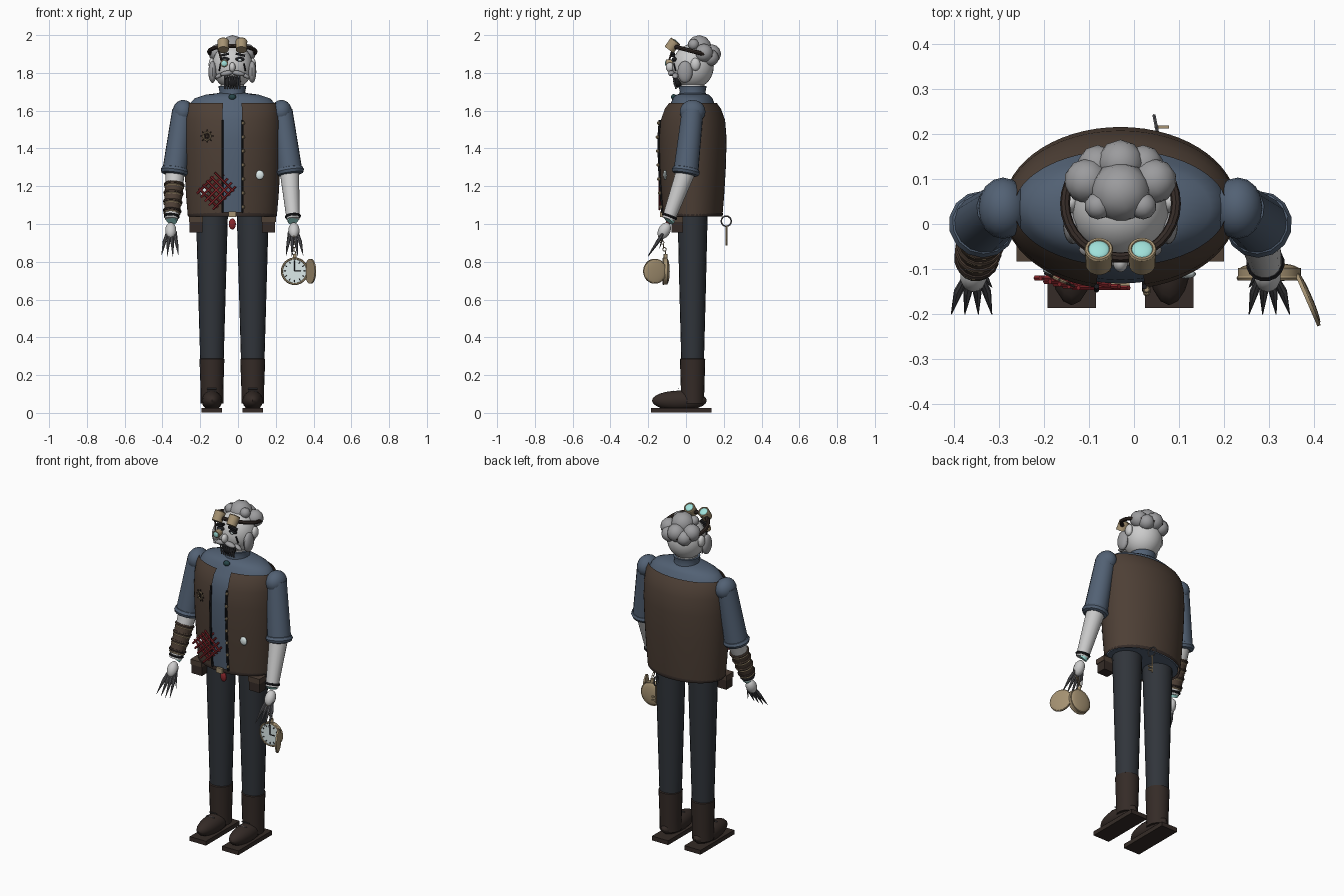
import bpy, bmesh, math
from mathutils import Vector as V, Matrix as M, Euler

if "Cube" in bpy.data.objects:
    bpy.data.objects.remove(bpy.data.objects["Cube"])

def mat(name, c):
    m = bpy.data.materials.new(name)
    m.diffuse_color = (*c, 1)
    m.use_nodes = True
    m.node_tree.nodes["Principled BSDF"].inputs["Base Color"].default_value = m.diffuse_color
    return m

LEATHER = mat("leather", (.075, .05, .036))
DARK = mat("dark_leather", (.035, .024, .02))
SHIRT = mat("blue_cloth", (.085, .12, .175))
CLOTH = mat("trouser_cloth", (.03, .035, .043))
BLACK = mat("black", (.012, .012, .014))
GOLD = mat("brass", (.38, .29, .17))
RED = mat("red", (.25, .02, .025))
GLASS = mat("glass", (.35, .75, .7))
HAIR = mat("hair", (.33, .33, .34))
SKIN = mat("skin", (.58, .57, .55))
STEEL = mat("steel", (.10, .10, .11))
FACE = mat("dial", (.72, .82, .82))

# ---------- helpers (body axis at x = y = 0, shifted at the end) ----------
def finish(bm, name, m):
    bmesh.ops.recalc_face_normals(bm, faces=bm.faces)
    me = bpy.data.meshes.new(name)
    bm.to_mesh(me)
    bm.free()
    ob = bpy.data.objects.new(name, me)
    bpy.context.collection.objects.link(ob)
    me.materials.append(m)
    return ob

def aim(d):
    return V(d).to_track_quat('Z', 'Y').to_matrix().to_4x4()

def tube(name, m, pts, r, r2=None, n=12):
    bm = bmesh.new()
    for p, q in zip(pts, pts[1:]):
        p, q = V(p), V(q)
        bmesh.ops.create_cone(bm, cap_ends=True, segments=n, radius1=r, radius2=r if r2 is None else r2,
                              depth=(q - p).length, matrix=M.Translation((p + q) / 2) @ aim(q - p))
    return finish(bm, name, m)

def ball(name, m, c, rad, rot=(0, 0, 0), n=20, ico=0):
    bm = bmesh.new()
    mx = M.LocRotScale(V(c), Euler(rot), V(rad))
    if ico:
        bmesh.ops.create_icosphere(bm, subdivisions=ico, radius=1, matrix=mx)
    else:
        bmesh.ops.create_uvsphere(bm, u_segments=n, v_segments=n * 2 // 3, radius=1, matrix=mx)
    return finish(bm, name, m)

def box(name, m, c, size, rot=(0, 0, 0)):
    bm = bmesh.new()
    bmesh.ops.create_cube(bm, size=1, matrix=M.LocRotScale(V(c), Euler(rot), V(size)))
    return finish(bm, name, m)

def ring(name, m, c, R, r, axis=(0, 0, 1), n=20, k=8, sx=1, sy=1):
    bpy.ops.mesh.primitive_torus_add(major_radius=R, minor_radius=r, major_segments=n, minor_segments=k)
    ob = bpy.context.object
    ob.name = name
    ob.data.transform(M.Translation(c) @ aim(axis) @ M.Diagonal((sx, sy, 1, 1)))
    ob.data.materials.append(m)

def loft(name, m, rings, n=32, gap=0, thick=0):
    """Stack of ellipses (cx, cy, z, rx, ry); gap leaves the front open."""
    bm = bmesh.new()
    count = n + 1 if gap else n
    rows = []
    for cx, cy, z, rx, ry in rings:
        a = [-math.pi / 2 + gap + (2 * math.pi - 2 * gap) * i / n for i in range(count)]
        rows.append([bm.verts.new((cx + rx * math.cos(t), cy + ry * math.sin(t), z)) for t in a])
    for lo, hi in zip(rows, rows[1:]):
        for i in range(n):
            j = (i + 1) % count
            bm.faces.new((lo[i], lo[j], hi[j], hi[i]))
    if gap:
        bmesh.ops.solidify(bm, geom=bm.faces[:], thickness=thick)
    else:
        bm.faces.new(rows[0])
        bm.faces.new(rows[-1])
    return finish(bm, name, m)

# ---------- torso ----------
PROF = [(1.045, .236, .158), (1.15, .245, .167), (1.3, .254, .176), (1.45, .26, .18),
        (1.55, .258, .172), (1.61, .25, .15), (1.64, .236, .128)]

def front(x, z):
    for (z0, a0, b0), (z1, a1, b1) in zip(PROF, PROF[1:]):
        if z <= z1:
            t = (z - z0) / (z1 - z0)
            a, b = a0 + t * (a1 - a0), b0 + t * (b1 - b0)
            return -b * math.sqrt(1 - (x / a) ** 2)

loft("vest", LEATHER, [(0, 0, z, a, b) for z, a, b in PROF], 56, .205, .01)
loft("shirt", SHIRT, [(0, 0, z, a - .013, b - .013) for z, a, b in PROF]
     + [(0, 0, 1.665, .2, .105), (0, 0, 1.685, .14, .085), (0, 0, 1.695, .06, .05)], 40)
ring("waist_belt", DARK, (0, 0, 1.052), 1, .012, n=48, sx=.234, sy=.158)
bpy.context.object.data.transform(M.Translation((0, 0, 1.052)) @ M.Diagonal((1, 1, 1, 1)) @ M.Translation((0, 0, -1.052)))
box("belt_buckle", GOLD, (0, -.165, 1.052), (.04, .015, .03))
ball("belt_pendant", RED, (0, -.13, 1.0), (.02, .012, .03), n=10)
loft("collar", SHIRT, [(0, 0, 1.66, .08, .08), (0, 0, 1.70, .068, .068), (0, 0, 1.73, .074, .074)], 24)
tube("neck", SKIN, [(0, 0, 1.68), (0, 0, 1.75)], .062, n=20)
ball("collar_brooch", GLASS, (0, -.1, 1.672), (.02, .014, .016), n=12).data.materials[0] = mat("teal", (.02, .06, .065))
for s in (-1, 1):
    x = .053 * s
    tube("vest_edging", BLACK, [(x, front(x, z) - .005, z) for z in (1.06, 1.15, 1.3, 1.45, 1.55)], .006, n=6)
    box("belt_pouch", DARK, (.192 * s, -.082, .995), (.07, .06, .08))
    box("pouch_flap", LEATHER, (.192 * s, -.085, 1.025), (.076, .066, .03))
    ball("vest_dial", FACE, (.145, front(.145, 1.26) - .004, 1.26) if s > 0 else (-.15, front(-.15, 1.17) - .004, 1.17),
         (.023, .01, .025), n=14)
for i in range(7):
    z = 1.09 + i * .074
    ball("vest_button", GOLD, (.058, front(.058, z) - .012, z), (.009, .009, .009), n=8)

# gear badge
gx, gz = -.135, 1.465
gy = front(gx, gz) - .006
ring("gear_rim", GOLD, (gx, gy, gz), .021, .004, (-.45, -1, 0), 16, 6)
for i in range(8):
    a = i * math.pi / 4
    d = V((math.cos(a), -.45 * math.cos(a), math.sin(a)))
    tube("gear_tooth", DARK, [V((gx, gy, gz)) + d * .006, V((gx, gy, gz)) + d * .034], .003, n=5)

# red lattice of rods
for i in range(5):
    o = (i - 2) * .028
    for s in (-1, 1):
        h = .085 if s > 0 else .07
        c = V((-.085 + o * .75, 0, 1.18 - s * o * .75))
        ends = [c + V((k * h * .72, 0, k * s * h * .72)) for k in (-1, 1)]
        for e in ends:
            e.y = front(c.x, 1.18) - .01
        tube("red_lattice", RED, ends, .006, n=6)

# ---------- legs and boots ----------
for s in (-1, 1):
    x = .108 * s
    loft("trouser_leg", CLOTH, [(x, 0, .27, .062, .06), (x, 0, .65, .073, .07), (x, 0, 1.07, .085, .08)], 20)
    loft("boot_shaft", DARK, [(x, 0, .05, .06, .06), (x, 0, .12, .06, .062), (x, 0, .285, .066, .067), (x, 0, .29, .058, .058)], 20)
    ball("boot_foot", DARK, (x, -.07, .065), (.055, .145, .053), n=18)
    box("boot_sole", DARK, (x, -.06, .014), (.108, .322, .026))
    for z, y in ((.115, -.1), (.128, -.075)):
        tube("boot_lace", STEEL, [(x - .025, y, z), (x + .025, y, z)], .003, n=6)

# ---------- arms ----------
for s in (-1, 1):
    P = lambda x, y, z: V((x * s, y, z))
    ball("shoulder", SHIRT, P(.26, 0, 1.595), (.056, .068, .062), n=16)
    tube("sleeve", SHIRT, [P(.262, 0, 1.6), P(.305, -.035, 1.28)], .057, .066, 16)
    ring("sleeve_cuff", SHIRT, P(.306, -.036, 1.28), .054, .021, P(.04, -.05, -.3), 14, 8)
    tube("forearm", SKIN, [P(.302, -.035, 1.28), P(.322, -.128, 1.025)], .052, .035, 16)
    ring("wrist_band", BLACK, P(.321, -.122, 1.04), .035, .008, P(.02, -.093, -.255), 16, 6)
    tube("wrist_piece", GLASS, [P(.318, -.118, 1.03), P(.323, -.128, 1.018)], .03, n=14)
    ball("hand", SKIN, P(.326, -.15, .965), (.03, .032, .046), (-.5, 0, 0), 14)
    for i in range(4):
        k = i - 1.5
        tube("finger", STEEL, [P(.326 + k * .013, -.158, .95), P(.328 + k * .021, -.185, .905)], .008, .010, 8)
        tube("claw", STEEL, [P(.328 + k * .021, -.185, .905), P(.33 + k * .03, -.235, .825 + .006 * abs(k))], .010, .001, 8)
    tube("thumb_claw", STEEL, [P(.303, -.15, .96), P(.285, -.175, .87)], .009, .001, 8)
a, b = V((-.305, -.05, 1.235)), V((-.321, -.122, 1.045))
tube("bracer", LEATHER, [a.lerp(b, .12), a.lerp(b, .92)], .051, .042, 16)
for t in (.15, .38, .62, .87):
    ring("bracer_strap", LEATHER if t < .8 else DARK, a.lerp(b, t), .051 - .009 * t, .007, b - a, 16, 6)
    ring("bracer_trim", GOLD, a.lerp(b, t + .07), .05 - .009 * t, .004, b - a, 16, 5)

# ---------- pocket watch ----------
wx, wy, wz = .33, -.143, .75
tube("watch_case", GOLD, [(wx, wy - .012, wz), (wx, wy + .01, wz)], .07, n=32)
ball("watch_back", GOLD, (wx, wy + .008, wz), (.066, .014, .066), n=24)
ring("watch_rim", GOLD, (wx, wy - .012, wz), .067, .006, (0, 1, 0), 32, 6)
tube("watch_dial", FACE, [(wx, wy - .014, wz), (wx, wy, wz)], .063, n=32)
for i in range(12):
    a = i * math.pi / 6
    tube("hour_mark", BLACK, [(wx + r * math.sin(a), wy - .015, wz + r * math.cos(a)) for r in (.046, .057)], .0025, n=5)
tube("watch_hands", BLACK, [(wx + .034, wy - .016, wz), (wx, wy - .016, wz), (wx, wy - .016, wz + .047)], .003, n=5)
n = V((.115, .05, 0)).normalized()
c = V((.414, -.2, wz))
tube("watch_lid", GOLD, [c - n * .004, c + n * .004], .066, n=32)
ball("lid_dome", GOLD, c + n * .004, (.007, .062, .062), (0, 0, math.atan2(.05, .115)), 20)
tube("watch_crown", GOLD, [(wx, wy, .815), (wx, wy, .84)], .01)
for i in range(6):
    ring("chain_link", GOLD, (wx - .004, wy - .006 * i, .848 + i * .018), .009, .0025, (i % 2, 1 - i % 2, 0), 10, 5)

# ---------- back key ----------
ring("key_ring", STEEL, (.08, .178, 1.015), .027, .004, (1, .2, 0), 16, 6)
tube("key_shaft", GOLD, [(.08, .18, .99), (.08, .18, .885)], .005, n=8)
for z in (.895, .915):
    box("key_bit", GOLD, (.094, .18, z), (.028, .007, .009))

# ---------- head ----------
ball("head", SKIN, (0, .002, 1.835), (.108, .11, .118), n=28)
ball("nose", SKIN, (0, -.12, 1.83), (.017, .022, .026), n=14)
ball("mouth_recess", BLACK, (0, -.078, 1.755), (.045, .025, .034), n=16)
for i in range(7):
    x = (i - 3) * .0135
    tube("mouth_grille", STEEL, [(x, -.103, 1.785), (x, -.088, 1.715)], .0045, n=6)
for s in (-1, 1):
    ball("moustache", HAIR, (.03 * s, -.112, 1.798), (.036, .018, .014), (0, .2 * s, 0), 14)
    ball("moustache_tip", HAIR, (.07 * s, -.092, 1.785), (.025, .015, .011), (0, .55 * s, 0), 12)
    ball("sideburn", HAIR, (.105 * s, -.04, 1.805), (.022, .04, .058), n=16)
    ball("ear", SKIN, (.108 * s, .015, 1.845), (.018, .026, .034), n=14)
    ball("eye_socket", BLACK, (.04 * s, -.096, 1.872), (.026, .014, .012), n=14)
    ball("eye", FACE, (.04 * s, -.106, 1.868), (.011, .008, .007), n=10)
    box("eyebrow", BLACK, (.043 * s, -.103, 1.896), (.05, .022, .012), (0, .22 * s, 0))
    tube("cheek_line", BLACK, [(.062 * s, -.1, 1.85), (.07 * s, -.09, 1.81)], .004, n=6)
    # goggles pushed up on the forehead
    p, q = V((.048 * s, -.125, 1.922)), V((.048 * s, -.092, 1.966))
    tube("goggle_cup", GOLD, [p, q], .029, .031, 20)
    ring("goggle_rim", GOLD, q, .027, .005, q - p, 20, 6)
    ball("goggle_lens", GLASS, q, (.024, .024, .008), (-.64, 0, 0), 16)
tube("goggle_bridge", DARK, [(-.03, -.112, 1.94), (.03, -.112, 1.94)], .008, n=8)
ring("goggle_strap", DARK, (0, .01, 1.912), .123, .011, (0, .26, 1), 32, 8)

# monocle with pointer arm
tube("monocle", GOLD, [(-.043, -.095, 1.855), (-.043, -.14, 1.85)], .018, .021, 16)
ball("monocle_lens", GLASS, (-.043, -.14, 1.85), (.016, .006, .016), n=14)
tube("monocle_arm", DARK, [(-.058, -.125, 1.865), (-.075, -.105, 1.93)], .005, n=6)

# hair lumps
for x, y, z, r in [(0, .035, 1.932, .068), (-.075, .06, 1.905, .05), (.075, .06, 1.905, .05), (0, .1, 1.9, .052),
                   (-.05, .005, 1.95, .03), (.05, .005, 1.95, .03), (-.05, .095, 1.88, .045), (.05, .095, 1.88, .045)]:
    ball("hair_lump", HAIR, (x, y, z), (r, r, r), ico=2)

# ---------- place and shade ----------
for ob in bpy.data.objects:
    ob.data.transform(M.Translation((-.03, .035, 0)))
bpy.ops.object.select_all(action='SELECT')
bpy.context.view_layer.objects.active = bpy.data.objects["vest"]
bpy.ops.object.shade_smooth_by_angle(angle=math.radians(35))
